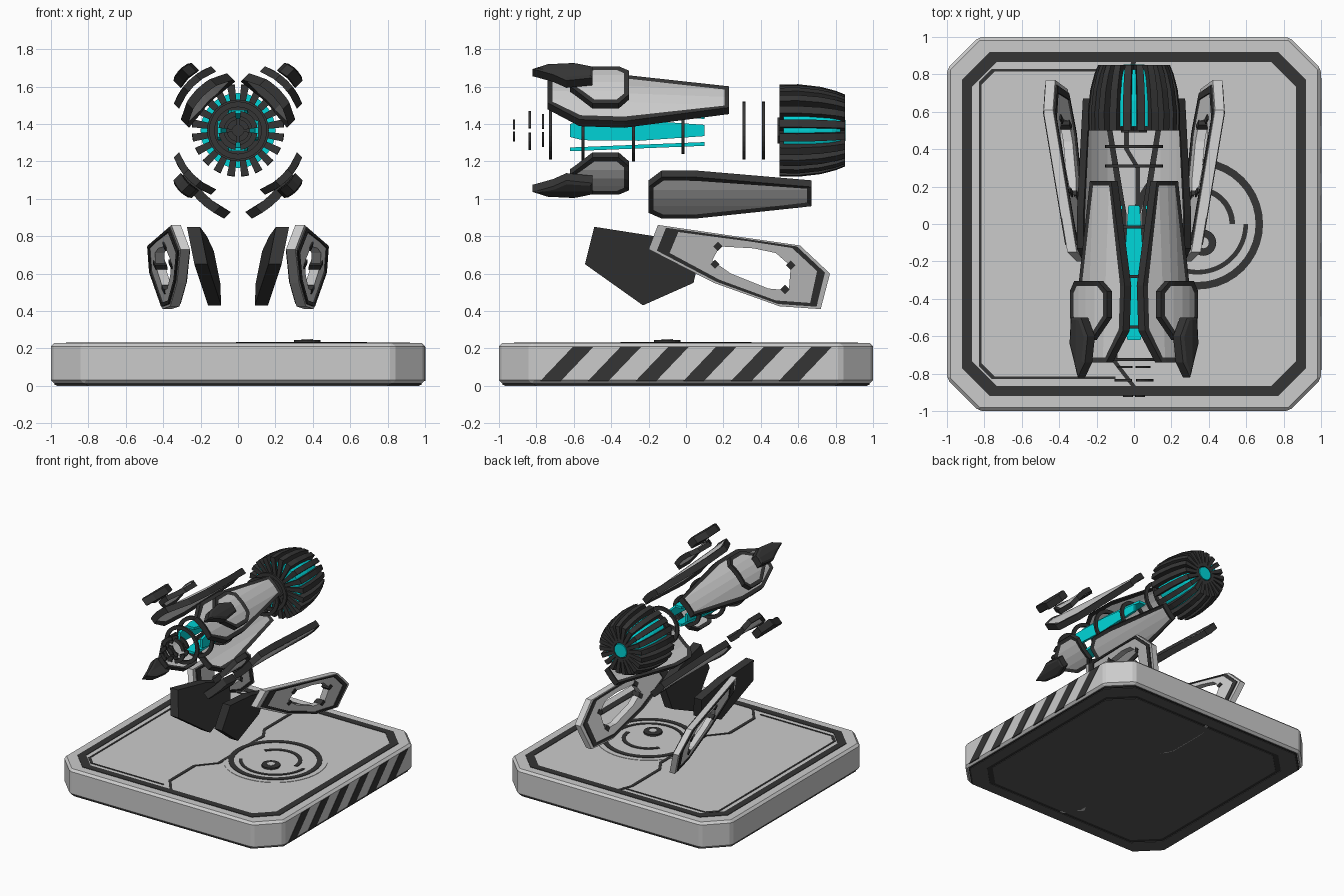
import bpy, bmesh
from math import sin, cos, pi, radians

if "Cube" in bpy.data.objects:
    bpy.data.objects.remove(bpy.data.objects["Cube"])

def mat(name, c):
    m = bpy.data.materials.new(name)
    m.diffuse_color = (*c, 1)
    m.use_nodes = True
    m.node_tree.nodes["Principled BSDF"].inputs["Base Color"].default_value = m.diffuse_color
    return m

DARK = mat("dark_metal", (.035, .035, .035))
MID = mat("underside_grey", (.1, .1, .1))
CYAN = mat("cyan_glow", (.0, .66, .68))
CZ = 1.365  # height of the ship axis

def finish(name, bm, fmap, mats):
    for v in bm.verts:
        v.co = fmap(*v.co)
    bmesh.ops.recalc_face_normals(bm, faces=bm.faces)
    me = bpy.data.meshes.new(name)
    bm.to_mesh(me)
    bm.free()
    for m in mats:
        me.materials.append(m)
    ob = bpy.data.objects.new(name, me)
    bpy.context.collection.objects.link(ob)
    return ob

def flat(u, v, w):
    return (u, v, w)

def axial(u, v, w):
    return (u, w, CZ + v)

def solid(pts, w0, w1):
    bm = bmesh.new()
    a = [bm.verts.new((u, v, w0)) for u, v in pts]
    b = [bm.verts.new((u, v, w1)) for u, v in pts]
    caps = [bm.faces.new(a[::-1]), bm.faces.new(b)]
    n = len(pts)
    for i in range(n):
        j = (i + 1) % n
        bm.faces.new((a[i], a[j], b[j], b[i]))
    bmesh.ops.recalc_face_normals(bm, faces=bm.faces)
    return bm, caps

def prism(name, pts, w0, w1, fmap=flat, m=DARK):
    return finish(name, solid(pts, w0, w1)[0], fmap, [m] if m else [])

def panel(name, pts, w0, w1, fmap, border=.03, depth=-.01):
    # dark frame with a recessed light centre, cut lengthwise so it can bend
    bm, caps = solid(pts, w0, w1)
    bmesh.ops.inset_individual(bm, faces=caps, thickness=border, depth=depth)
    for f in caps:
        f.material_index = 1
    for c in (-.06, .0, .06):
        bmesh.ops.bisect_plane(bm, geom=bm.verts[:] + bm.edges[:] + bm.faces[:],
                               plane_co=(0, c, 0), plane_no=(0, 1, 0))
    return finish(name, bm, fmap, [DARK, None])

def ring(name, A, B, w0, w1, fmap=flat, m=DARK, closed=True):
    bm = bmesh.new()
    rows = [[bm.verts.new((*p, w)) for p in (A[i], B[i]) for w in (w0, w1)] for i in range(len(A))]
    order = (0, 1, 3, 2)
    for i in range(len(rows) if closed else len(rows) - 1):
        p, q = rows[i], rows[(i + 1) % len(rows)]
        for k in range(4):
            s, t = order[k], order[(k + 1) % 4]
            bm.faces.new((p[s], p[t], q[t], q[s]))
    if not closed:
        for r in (rows[0], rows[-1]):
            bm.faces.new([r[k] for k in order])
    return finish(name, bm, fmap, [m] if m else [])

def circle(r, n=32, a0=0, a1=360, c=(0, 0)):
    k = n if a1 - a0 == 360 else n - 1
    return [(c[0] + r * cos(radians(a0 + (a1 - a0) * i / k)),
             c[1] + r * sin(radians(a0 + (a1 - a0) * i / k))) for i in range(n)]

def octo(s, c=.17):
    d = s - c
    return [(d, -s), (s, -d), (s, d), (d, s), (-d, s), (-s, d), (-s, -d), (-d, -s)]

# --- base plate
prism("base_foot", octo(.98), .004, .03, m=DARK)
base = prism("base_plate", octo(1), .012, .228, m=None)
bev = base.modifiers.new("bevel", "BEVEL")
bev.width, bev.segments = .018, 1
ring("base_bottom_rim", octo(.97), octo(.88), 0, .02, m=MID)
prism("base_bottom_panel", octo(.85), 0, .02, m=MID)
ring("base_top_frame", octo(.92, .15), octo(.865, .13), .22, .232)
L, L2 = octo(.83, .07)[3:], octo(.815, .07)[3:]
ring("base_left_line", [(0, .83)] + L[1:] + [(-.1, -.83)], [(0, .815)] + L2[1:] + [(-.1, -.815)],
     .22, .231, closed=False)
seam = [(0, -.87), (-.1, -.74), (-.1, -.42), (.02, -.28), (.02, .3), (-.04, .4), (-.04, .76), (0, .87)]
for nm, z0, z1, m in (("top_seam", .22, .232, DARK), ("bottom_seam", 0, .01, None)):
    ring(nm, [(x - .013, y) for x, y in seam], [(x + .013, y) for x, y in seam], z0, z1, m=m, closed=False)
for i in range(6):
    y = -.78 + .255 * i
    prism(f"hazard_stripe_{i}", [(y, .025), (y + .11, .025), (y + .285, .208), (y + .175, .208)],
          .99, 1.003, lambda u, v, w: (w, u, v))

# --- round emblem-free dial on the base
DC = (.34, 0)
prism("dial_plate", circle(.39, 48, c=DC), .22, .231, m=None)
for nm, r0, r1, a0, a1 in (("dial_outer", .35, .31, 0, 360), ("dial_middle", .27, .245, -150, 0),
                           ("dial_inner", .2, .17, 0, 150)):
    ring(nm, circle(r0, 40, a0, a1, DC), circle(r1, 40, a0, a1, DC), .225, .235, closed=a1 - a0 == 360)
prism("dial_knob", circle(.07, 20, c=(.37, -.1)), .225, .245)
prism("dial_knob_cap", circle(.03, 12, c=(.37, -.1)), .225, .249, m=None)

# --- engine: cyan core wrapped in curved slats
core = [(.52, .2), (.66, .2), (.78, .178), (.825, .155)]
bm = bmesh.new()
loops = [[bm.verts.new((x, z, y)) for x, z in circle(r, 40)] for y, r in core]
for a, b in zip(loops, loops[1:]):
    for i in range(40):
        j = (i + 1) % 40
        bm.faces.new((a[i], a[j], b[j], b[i]))
bm.faces.new(loops[0])
bm.faces.new(loops[-1])
finish("engine_core", bm, axial, [CYAN])
prism("engine_front_hub", circle(.075, 8, 22.5, 382.5), .49, .53, axial)
prism("engine_rear_cap", circle(.055, 16), .82, .852, axial, CYAN)
slat_out = [(.5, .07), (.5, .245), (.6, .247), (.72, .233), (.8, .212), (.85, .192), (.85, .06)]
slat_in = [(.53, .07), (.53, .195), (.6, .195), (.72, .183), (.79, .17), (.815, .15), (.815, .06)]
for i in range(20):
    a = 2 * pi * (i + .5) / 20

    def slat(y, r, w, a=a):
        w *= .35 + .65 * r / .24
        return (r * cos(a) - w * sin(a), y, CZ + r * sin(a) + w * cos(a))
    ring(f"engine_slat_{i}", slat_out, slat_in, -.021, .021, slat, closed=False)

# --- floating rings along the axis
for i, (y, r) in enumerate(((-.55, .165), (-.28, .165), (-.015, .125), (.31, .155), (.415, .155), (-.725, .155))):
    ring(f"body_ring_{i}", circle(r), circle(r - .03), y - .008, y + .008, axial)
for i, (y, r) in enumerate(((-.92, .06), (-.835, .105), (-.765, .09))):
    for k in range(4):
        a = 90 * k + 8
        ring(f"nose_ring_{i}_{k}", circle(r, 7, a, a + 74), circle(r - .03, 7, a, a + 74),
             y - .006, y + .006, axial, closed=False)

# --- cyan power strips around the axis
strip = [(-.62, -.035), (-.55, -.052), (-.25, -.055), (.1, -.03), (.1, .03), (-.25, .055), (-.55, .052), (-.62, .035)]
for i in range(4):
    a = i * pi / 2

    def bar(y, v, w, a=a):
        r = .1 - .028 * (y + .6) / .7 + w
        return (r * cos(a) - v * sin(a), y, CZ + r * sin(a) + v * cos(a))
    prism(f"power_strip_{i}", strip, -.01, .01, bar, CYAN)

# --- shell layers set diagonally around the axis
fairing_up = [(-.74, -.09), (-.57, -.175), (-.33, -.175), (.23, -.08), (.23, .08), (-.33, .175), (-.57, .175), (-.74, .09)]
fairing_low = [(-.2, -.11), (-.13, -.17), (.05, -.17), (.67, -.05), (.67, .09), (.05, .15), (-.13, .15), (-.2, .09)]
pod = [(-.62, -.05), (-.5, -.14), (-.36, -.14), (-.305, -.09), (-.305, .09), (-.36, .14), (-.5, .14), (-.62, .04)]
claw = [(-.82, -.01), (-.74, -.055), (-.6, -.07), (-.5, -.03), (-.5, .05), (-.64, .065), (-.71, .03)]

def shell(sx, sz, r0, v0=0, k=1.5, slope=0):
    def f(y, v, w):
        r = r0 + w - k * v * v + slope * (y + .4)
        return (sx * .707 * (r + v + v0), y, CZ + sz * .707 * (r - v - v0))
    return f

# --- lower fins: frame legs with a hole, and solid inner plates
leg_out = [(-.2, .73), (-.15, .86), (.33, .79), (.61, .75), (.77, .6), (.72, .41), (.5, .425), (.15, .55)]
leg_hole = [(.14, .67), (.18, .745), (.36, .735), (.48, .71), (.56, .64), (.55, .51), (.44, .52), (.24, .6)]
plate = [(-.49, .85), (-.54, .65), (-.23, .43), (.04, .55), (.08, .72), (-.17, .8)]

def mix(t):
    return [(a + (c - a) * t, b + (d - b) * t) for (a, b), (c, d) in zip(leg_out, leg_hole)]

for side, sx in (("right", 1), ("left", -1)):
    panel(f"upper_fairing_{side}", fairing_up, -.025, .025, shell(sx, 1, .27, slope=-.05))
    panel(f"lower_fairing_{side}", fairing_low, -.025, .025, shell(sx, -1, .39, -.11, 1))
    for lv, sz in (("upper", 1), ("lower", -1)):
        panel(f"{lv}_pod_{side}", pod, -.02, .02, shell(sx, sz, .355))
        panel(f"{lv}_claw_{side}", claw, -.025, .03, shell(sx, sz, .415, -.01, 3), .018, .006).data.materials[1] = DARK

    def leg(y, z, w, sx=sx):
        return (sx * (.315 + .21 * y + .3 * (z - .7) + w), y, z)

    def inner(y, z, w, sx=sx):
        return (sx * (.175 + .22 * (z - .65) - .08 * (y + .25) + w), y, z)
    ring(f"leg_{side}", leg_out, leg_hole, -.025, .025, leg, None)
    ring(f"leg_trim_{side}", mix(.13), mix(.33), -.033, .033, leg)
    for i, (y, z) in enumerate(((.17, .745), (.155, .65), (.56, .645), (.53, .515))):
        prism(f"leg_clamp_{side}_{i}", [(y - .025, z), (y, z - .025), (y + .025, z), (y, z + .025)], -.032, .032, leg)
    prism(f"inner_plate_{side}", plate, -.035, .035, inner)
